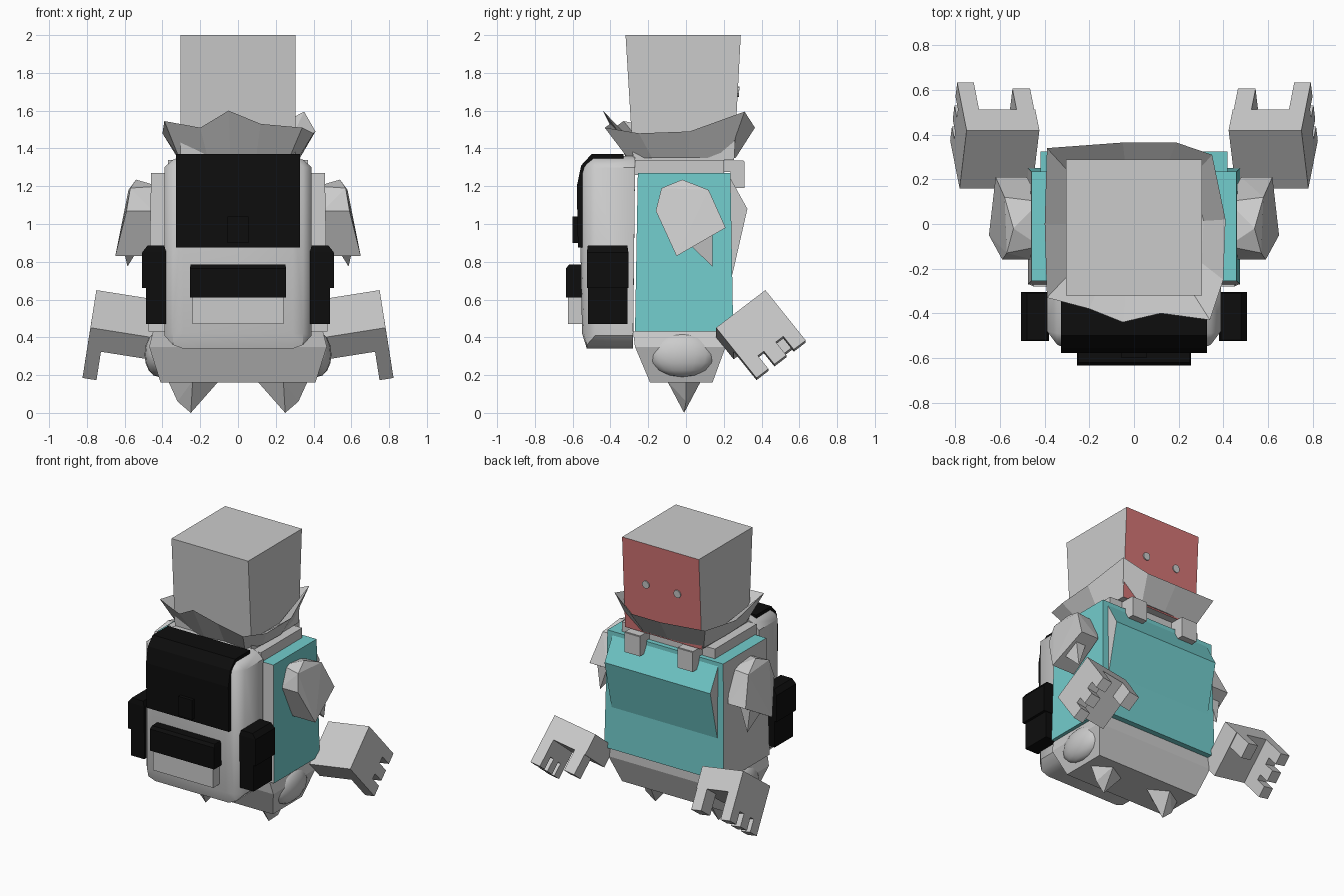
import bpy, bmesh, math
from mathutils import Vector, Matrix

if "Cube" in bpy.data.objects:
    bpy.data.objects.remove(bpy.data.objects["Cube"])

def material(name, rgb):
    m = bpy.data.materials.new(name)
    m.diffuse_color = (*rgb, 1)
    m.use_nodes = True
    m.node_tree.nodes["Principled BSDF"].inputs["Base Color"].default_value = m.diffuse_color
    return m

GREY = material("light grey", (.6, .6, .6))
TEAL = material("teal", (.17, .61, .61))
RED = material("dull red", (.66, .18, .18))
BLACK = material("black", (.004, .004, .004))

def finish(name, bm, mats, rule=None, smooth=False):
    bmesh.ops.recalc_face_normals(bm, faces=bm.faces[:])
    bm.normal_update()
    if rule:
        for f in bm.faces:
            f.material_index = rule(f)
    me = bpy.data.meshes.new(name)
    bm.to_mesh(me)
    bm.free()
    for m in mats:
        me.materials.append(m)
    ob = bpy.data.objects.new(name, me)
    bpy.context.collection.objects.link(ob)
    if smooth:
        bpy.ops.object.select_all(action='DESELECT')
        ob.select_set(True)
        bpy.context.view_layer.objects.active = ob
        bpy.ops.object.shade_smooth_by_angle(angle=math.radians(40))
    return ob

def hull(name, pts, *mats, rule=None, smooth=False, both=False):
    """Convex solid around the points; both=True adds the mirrored twin."""
    for s in ((1, -1) if both else (1,)):
        bm = bmesh.new()
        for p in pts:
            bm.verts.new((p[0] * s, p[1], p[2]))
        bmesh.ops.convex_hull(bm, input=bm.verts[:])
        loose = [v for v in bm.verts if not v.link_faces]
        bmesh.ops.delete(bm, geom=loose, context='VERTS')
        bmesh.ops.dissolve_limit(bm, angle_limit=.02, verts=bm.verts[:], edges=bm.edges[:])
        side = ("_right" if s > 0 else "_left") if both else ""
        finish(name + side, bm, mats, rule, smooth)

def corners(x0, x1, y0, y1, z0, z1):
    return [(x, y, z) for x in (x0, x1) for y in (y0, y1) for z in (z0, z1)]

def rect(x, y0, y1, z):
    return [(sx * x, y, z) for sx in (-1, 1) for y in (y0, y1)]

# Head with coloured face and two flat eyes
hull("head", rect(.305, -.28, .255, 1.34) + rect(.305, -.32, .29, 2), GREY, RED,
     rule=lambda f: int(f.normal.y > .5))
for x in (-.125, .125):
    bm = bmesh.new()
    bmesh.ops.create_cone(bm, cap_ends=True, segments=10, radius1=.028, radius2=.028, depth=.009,
        matrix=Matrix.Translation((x, .277, 1.7)) @ Matrix.Rotation(math.radians(-93), 4, 'X'))
    finish("eye", bm, [GREY])

# Flared, jagged neck scarf
rim = [(-.39, .34, 1.53), (-.05, .365, 1.51), (.19, .365, 1.51), (.35, .31, 1.595),
       (.41, .02, 1.49), (.40, -.25, 1.48), (.34, -.43, 1.51), (.12, -.40, 1.53),
       (-.05, -.44, 1.60), (-.2, -.38, 1.51), (-.39, -.33, 1.545), (-.4, 0, 1.48)]
bm = bmesh.new()
rings = [[bm.verts.new((x * .8, y * .72, 1.35)) for x, y, z in rim],
         [bm.verts.new(p) for p in rim],
         [bm.verts.new((x * .76, y * .7, 1.42)) for x, y, z in rim]]
n = len(rim)
for a, b in zip(rings, rings[1:]):
    for i in range(n):
        bm.faces.new((a[i], a[(i + 1) % n], b[(i + 1) % n], b[i]))
bm.faces.new(rings[0])
bm.faces.new(rings[2])
finish("scarf", bm, [GREY])

# Torso in a vest, with the overhanging chest fold
hull("torso_vest", rect(.475, -.27, .25, .43) + rect(.46, -.255, .235, 1.27), TEAL, GREY,
     rule=lambda f: int(f.normal.x < -.5 or f.normal.y < -.5))
hull("chest_fold", [(s * .42, y, z) for s in (-1, 1)
                    for y, z in ((.22, 1.27), (.325, 1.08), (.245, .73))], TEAL, GREY,
     rule=lambda f: int(abs(f.normal.x) > .5))
hull("shoulder_slab", corners(-.37, .37, -.27, .2, 1.26, 1.34), GREY)

# Shoulder straps
hull("strap_top", corners(.15, .27, -.27, .305, 1.275, 1.335), GREY, both=True)
hull("strap_front", corners(.15, .27, .235, .31, 1.19, 1.33), GREY, both=True)

# Hips, side bulges and pointed feet
hull("hips", rect(.45, -.28, .21, .43) + rect(.47, -.27, .21, .35) + rect(.41, -.19, .14, .16), GREY)
for s in (-1, 1):
    bm = bmesh.new()
    bmesh.ops.create_uvsphere(bm, u_segments=16, v_segments=8, radius=1,
        matrix=Matrix.Translation((s * .42, -.02, .31)) @ Matrix.Diagonal((.075, .18, .12, 1)))
    finish("hip_bulge", bm, [GREY], smooth=True)
hull("foot", [(.1, 0, .17), (.37, 0, .17), (.24, -.1, .17), (.24, .08, .17),
              (.32, 0, .06), (.25, -.01, 0)], GREY, both=True)

# Short faceted arms with a spike beneath
hull("arm", [(.42, -.1, 1.2), (.42, .1, 1.18), (.54, -.02, 1.235), (.57, -.13, 1.19),
             (.58, .12, 1.18), (.59, -.16, 1.07), (.45, -.16, 1.07), (.65, -.05, .83),
             (.47, -.05, .83), (.62, .21, .98), (.48, .21, .98)], GREY, both=True)
hull("arm_spike", [(.52, .03, .88), (.61, .03, .88), (.52, .14, .97), (.61, .14, .97),
                   (.585, .14, .775)], GREY, both=True)

# Floating hands: boxes in a tilted frame (a inward, b backward, c toward fingertips)
P = Vector((.75, .42, .65))
A, B, C = Vector((-.988, 0, -.156)), Vector((.095, -.79, -.603)), Vector((.122, .62, -.771))

def hand_box(name, *extent):
    hull(name, [P + a * A + b * B + c * C for a, b, c in corners(*extent)], GREY, both=True)

hand_box("palm", 0, .33, 0, .33, 0, .15)
hand_box("finger_base", 0, .075, 0, .33, .15, .255)
for b in (0, .13, .25):
    hand_box("finger", 0, .075, b, b + .08, .255, .345)
hand_box("thumb", .245, .325, 0, .11, .15, .3)

# Backpack: side profile, narrower toward its outer sides
profile = [(-.27, 1.36), (-.49, 1.36), (-.54, 1.3), (-.565, 1.2), (-.55, .42), (-.525, .34), (-.28, .34)]
pack = []
for s in (-1, 1):
    pack += [(s * .29, y, z) for y, z in profile]
    pack += [(s * .345, max(y, -.54), min(max(z, .36), 1.34)) for y, z in profile]
    pack += [(s * .39, max(y, -.48), min(max(z, .41), 1.3)) for y, z in profile]
hull("backpack", pack, GREY, smooth=True)
hull("backpack_flap", [(s * .327, y, z) for s in (-1, 1) for y, z in
     ((-.33, 1.37), (-.5, 1.37), (-.555, 1.31), (-.578, 1.2), (-.572, .875), (-.5, .875), (-.33, 1.3))], BLACK)
hull("buckle", corners(-.055, .055, -.6, -.57, .9, 1.04), BLACK)

# Front pocket
hull("front_pocket", corners(-.24, .24, -.625, -.54, .47, .76), GREY)
hull("front_pocket_flap", corners(-.255, .255, -.635, -.54, .61, .765)
     + corners(-.25, .25, -.62, -.54, .7, .785), BLACK)

# Side pockets
hull("side_pocket", corners(.38, .488, -.52, -.31, .47, .67), BLACK, both=True)
hull("side_pocket_flap", corners(.38, .507, -.525, -.305, .66, .85)
     + corners(.39, .48, -.52, -.31, .66, .885), BLACK, both=True)
